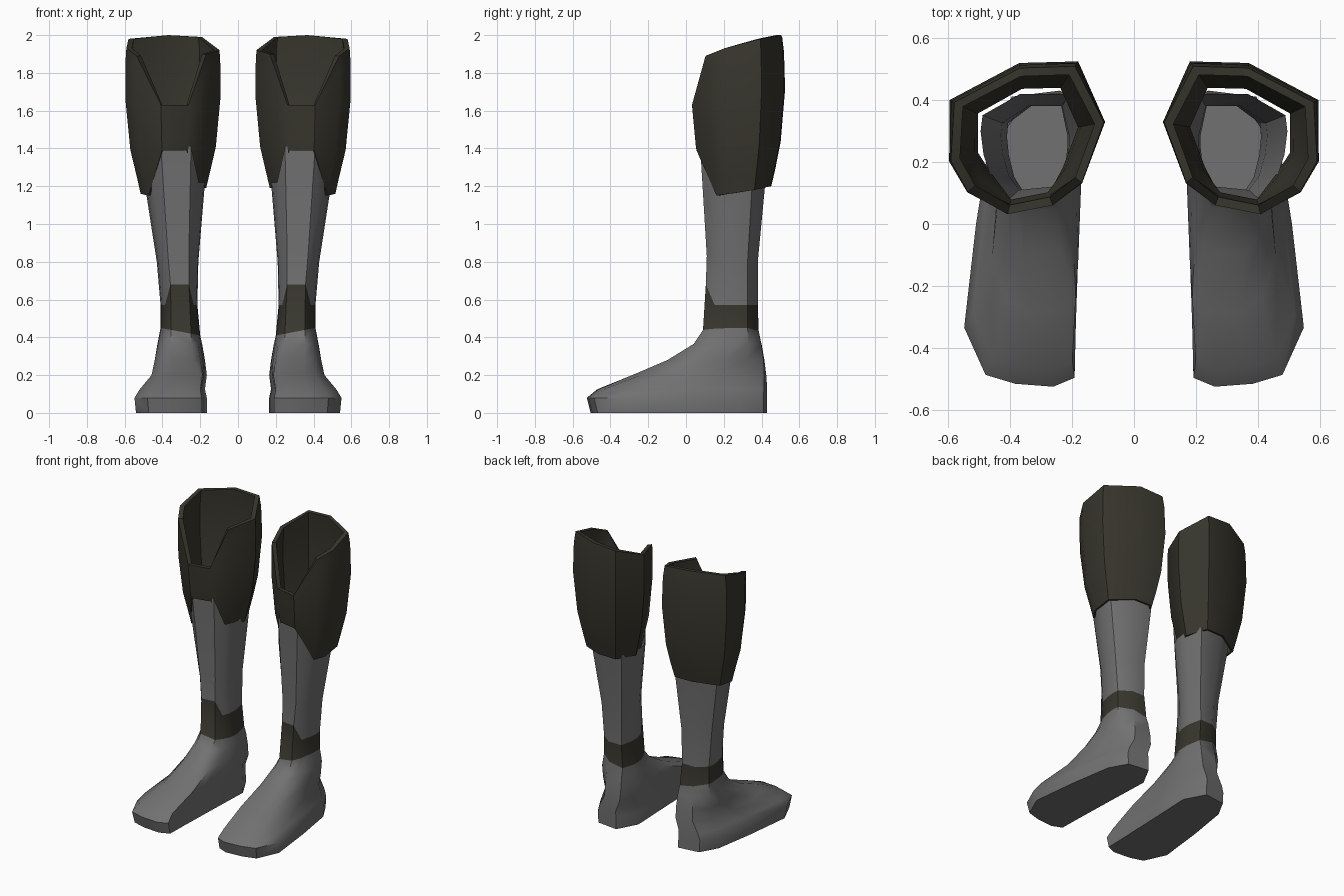
import bpy, math

if "Cube" in bpy.data.objects:
    bpy.data.objects.remove(bpy.data.objects["Cube"])


def material(name, rgb):
    m = bpy.data.materials.new(name)
    m.diffuse_color = (*rgb, 1)
    m.use_nodes = True
    m.node_tree.nodes["Principled BSDF"].inputs["Base Color"].default_value = m.diffuse_color
    return m


GREY = material("grey_leather", (0.165, 0.165, 0.165))
OLIVE = material("dark_olive", (0.040, 0.038, 0.027))


def loft(name, rings, mats, closed=False, cap=False, band=None):
    """Skin a stack of rings, mirror it to the other foot and smooth it."""
    n, k = len(rings[0]), len(rings)
    verts = [p for r in rings for p in r]
    faces, index = [], []
    for r in range(k if closed else k - 1):
        s = (r + 1) % k
        for i in range(n):
            j = (i + 1) % n
            faces.append((r * n + i, r * n + j, s * n + j, s * n + i))
            index.append(1 if r == band else 0)
    if cap:
        faces.append(tuple(reversed(range(n))))
        index.append(0)
    me = bpy.data.meshes.new(name)
    me.from_pydata(verts, [], faces)
    for m in mats:
        me.materials.append(m)
    me.polygons.foreach_set("material_index", index)
    ob = bpy.data.objects.new(name, me)
    bpy.context.collection.objects.link(ob)
    bpy.ops.object.select_all(action='DESELECT')
    ob.select_set(True)
    bpy.context.view_layer.objects.active = ob
    bpy.ops.object.shade_smooth_by_angle(angle=math.radians(40))
    ob.modifiers.new("other_side", 'MIRROR').use_mirror_merge = False
    return ob


# Unit outlines, counter-clockwise from the front inner corner
SOLE = [(.07, .03), (.25, 0), (.57, .01), (.82, .04), (1, .2), (.9, .55),
        (.78, .85), (.6, .98), (.2, 1), (0, .85), (.03, .55), (.06, .2)]
SHIN = [(.1, .22), (.23, .04), (.73, 0), (.88, .17), (.97, .43), (1, .65),
        (.98, .8), (.6, 1), (.1, 1), (0, .66), (0, .52), (.02, .38)]

# Boot slices: z, x range, y range, sole share, front lift, sideways tilt
SLICES = [
    (0, .165, .54, -.505, .43, 1, 0, 0),
    (.08, .165, .548, -.525, .43, 1, 0, 0),
    (.125, .175, .52, -.47, .43, 1, 0, 0),
    (.2, .165, .46, -.29, .425, .75, 0, 0),
    (.28, .175, .445, -.1, .415, .45, 0, 0),
    (.365, .19, .43, .04, .40, .15, 0, 0),
    (.43, .2, .41, .09, .385, 0, 0, .04),
    (.57, .215, .41, .105, .38, 0, .11, 0),
    (.8, .21, .43, .11, .38, 0, .03, 0),
    (1.22, .175, .495, .075, .42, 0, .19, 0),
]
rings = []
for z, x0, x1, y0, y1, f, lift, tilt in SLICES:
    ring = []
    for i, (a, b) in enumerate(zip(SOLE, SHIN)):
        u, v = (f * a[c] + (1 - f) * b[c] for c in (0, 1))
        h = z + tilt * (u - .5) + (lift if i in (1, 2) else 0)
        ring.append((x0 + u * (x1 - x0), y0 + v * (y1 - y0), h))
    rings.append(ring)
# Boot with the ankle band coloured between two slices
loft("boot", rings, [GREY, OLIVE], cap=True, band=6)

# Knee guard columns: x, y, bottom z, top z (front notch below, V cut above)
COLUMNS = [(.26, .055, 1.39, 1.63), (.41, .025, 1.39, 1.63),
           (.54, .10, 1.15, 1.89), (.60, .20, 1.16, 1.93),
           (.595, .40, 1.18, 1.98), (.37, .52, 1.2, 2.0),
           (.18, .525, 1.2, 1.99), (.09, .33, 1.19, 1.92),
           (.165, .13, 1.19, 1.9)]
FLARE = [(1.15, .66), (1.2, .70), (1.4, .89), (1.7, 1), (1.9, .98), (2, .93)]


def flare(z):
    for (a, s), (b, t) in zip(FLARE, FLARE[1:]):
        if z <= b:
            return s + (t - s) * (z - a) / (b - a)
    return FLARE[-1][1]


def guard_ring(t, k):
    ring = []
    for x, y, lo, hi in COLUMNS:
        z = lo + t * (hi - lo)
        s = flare(z) * k
        ring.append((.345 + (x - .345) * s, .28 + (y - .28) * s, z))
    return ring


steps = [0, .12, .3, .65, .9, 1]
shell = [guard_ring(t, 1) for t in steps]
shell += [guard_ring(t, .88 if t > 0 else .93) for t in reversed(steps)]
loft("knee_guard", shell, [OLIVE], closed=True)
